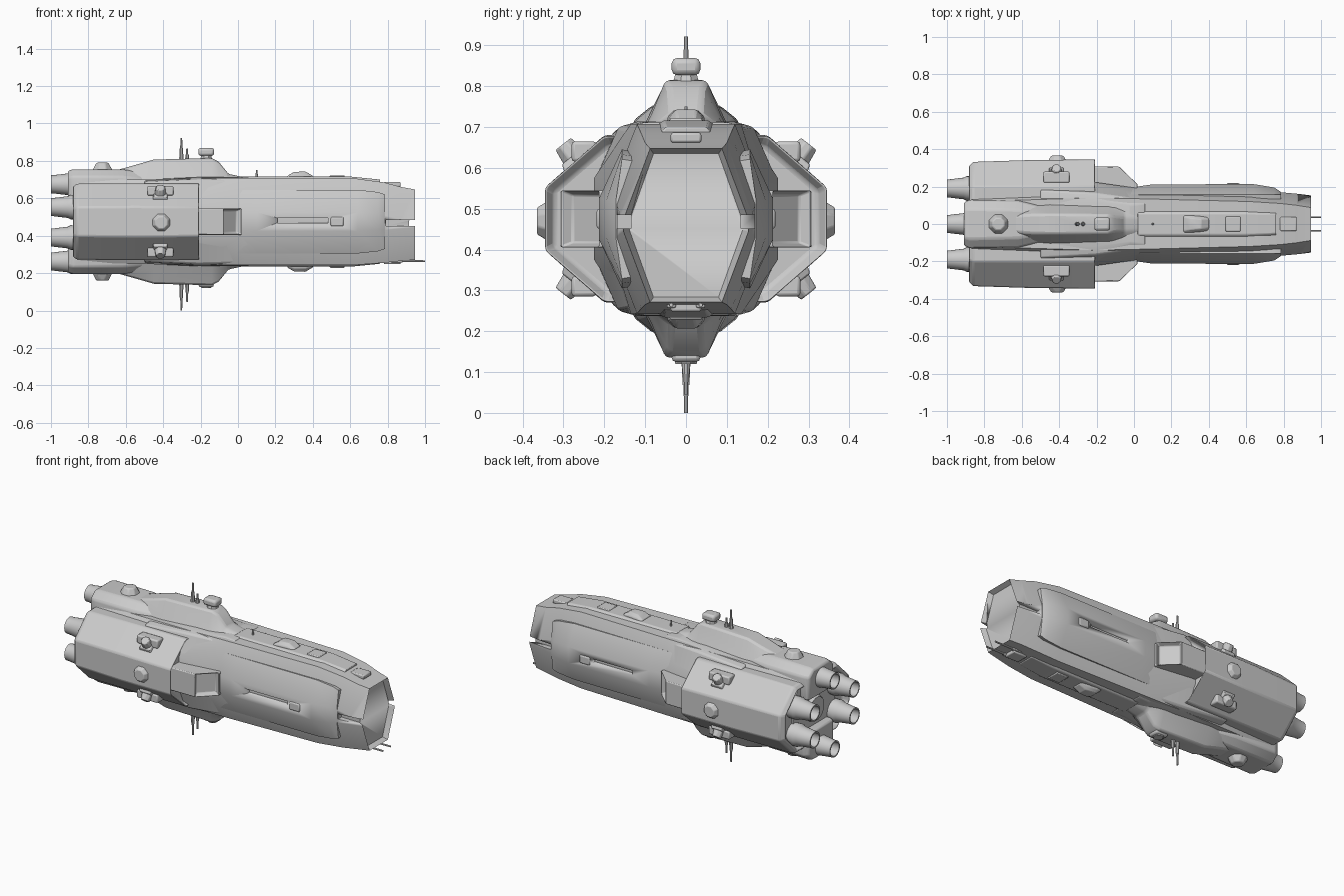
import bpy, bmesh, math
from mathutils import Vector, Matrix

if "Cube" in bpy.data.objects:
    bpy.data.objects.remove(bpy.data.objects["Cube"])

C = 0.475  # height of the ship's long axis


def finish(bm, name, bevel=0.0, angle=30):
    bmesh.ops.recalc_face_normals(bm, faces=bm.faces)
    me = bpy.data.meshes.new(name)
    bm.to_mesh(me)
    bm.free()
    ob = bpy.data.objects.new(name, me)
    bpy.context.collection.objects.link(ob)
    bpy.ops.object.select_all(action='DESELECT')
    ob.select_set(True)
    bpy.context.view_layer.objects.active = ob
    bpy.ops.object.shade_smooth_by_angle(angle=math.radians(angle))
    if bevel:
        m = ob.modifiers.new("bevel", 'BEVEL')
        m.width, m.segments, m.limit_method = bevel, 2, 'ANGLE'
        m.angle_limit = math.radians(25)
    return ob


def loft(name, sections, bevel=0.006, inset=None, thick=0.015, depth=0.03):
    """Skin cross-sections (x, [(y, z), ...]); optionally recess chosen faces."""
    bm = bmesh.new()
    rings = [[bm.verts.new((x, y, z)) for y, z in pts] for x, pts in sections]
    n = len(rings[0])
    for a, b in zip(rings, rings[1:]):
        for i in range(n):
            bm.faces.new((a[i], a[(i + 1) % n], b[(i + 1) % n], b[i]))
    bm.faces.new(rings[0])
    bm.faces.new(rings[-1])
    bmesh.ops.recalc_face_normals(bm, faces=bm.faces)
    if inset:
        for f in [f for f in bm.faces if inset(f)]:
            bmesh.ops.inset_region(bm, faces=[f], thickness=thick)
            bmesh.ops.translate(bm, verts=f.verts, vec=-f.normal * depth)
    return finish(bm, name, bevel)


def octagon(wt, h, w, s, c=C):
    half = [(wt, h), (w, s), (w, -s), (wt, -h)]
    return [(y, c + z) for y, z in half] + [(-y, c + z) for y, z in half[::-1]]


def roof(s, base_w, base, mid_w, mid, top_w, top):
    """Stepped roof profile, s = 1 above or -1 below the axis."""
    half = [(base_w, base), (mid_w, mid), (top_w, top)]
    pts = half + [(-y, z) for y, z in half[::-1]]
    return [(y, C + s * z) for y, z in pts]


def cone(name, pos, direction, r1, r2, length, sides=8, bevel=0.0):
    bm = bmesh.new()
    d = Vector(direction).normalized()
    rot = d.to_track_quat('Z', 'Y').to_matrix().to_4x4()
    mat = Matrix.Translation(Vector(pos) + d * length / 2) @ rot @ Matrix.Rotation(math.pi / sides, 4, 'Z')
    bmesh.ops.create_cone(bm, cap_ends=True, segments=sides, radius1=r1, radius2=r2, depth=length, matrix=mat)
    return finish(bm, name, bevel)


def box(name, pos, size, bevel=0.0):
    bm = bmesh.new()
    bmesh.ops.create_cube(bm, size=1, matrix=Matrix.Translation(pos) @ Matrix.Diagonal((*size, 1)))
    return finish(bm, name, bevel)


def cut(ob, cutter):
    m = ob.modifiers.new("cut", 'BOOLEAN')
    m.operation, m.object, m.solver = 'DIFFERENCE', cutter, 'EXACT'
    cutter.hide_render = True
    cutter.hide_viewport = True


# Main hull with recessed nose and side notches
hull = loft("main_hull", [
    (-0.86, octagon(.12, .22, .20, .10)), (-0.22, octagon(.14, .232, .225, .10)),
    (0.03, octagon(.135, .233, .19, .07)), (0.62, octagon(.12, .232, .187, .06)),
    (0.78, octagon(.11, .215, .170, .04, .470)), (0.87, octagon(.10, .198, .162, .025, .463)),
    (0.945, octagon(.088, .188, .153, .015, .459))],
    bevel=0, inset=lambda f: f.normal.x > .9 and f.calc_center_median().x > .9)
for s in (1, -1):
    cut(hull, box("nose_notch_cutter", (.90, s * .165, .468), (.22, .06, .032)))

# Side armour plates with a long slot
for s in (1, -1):
    def plate(w, k=1.0):
        return [(s * y, C + z * k) for y, z in
                [(.13, .165), (.157, .17), (w, .05), (w, -.05), (.157, -.17), (.13, -.165)]]
    p = loft("side_armour", [(-.02, plate(.195)), (.10, plate(.212)), (.64, plate(.213)),
                             (.75, plate(.195, .93)), (.785, plate(.172, .86))], bevel=0)
    cut(p, box("slot_cutter", (.345, s * .21, .482), (.27, .06, .026)))
    box("slot_ledge", (.53, s * .208, .475), (.07, .022, .05), .008)

# Rear engine body: wide octagonal pods with a rimmed front face
loft("rear_pods", [
    (-0.885, octagon(.19, .185, .305, .07)), (-0.86, octagon(.20, .203, .332, .077)),
    (-0.55, octagon(.20, .205, .342, .08)), (-0.205, octagon(.20, .203, .345, .077))],
    bevel=.008, inset=lambda f: abs(f.normal.x) > .95, thick=.024, depth=.035)

# Side blocks ahead of the pods, with sunken slanted windows
for s in (1, -1):
    def block(w):
        return [(s * .15, .405), (s * w, .405), (s * w, .545), (s * .15, .545)]
    loft("side_block", [(-.26, block(.308)), (-.075, block(.306)), (.02, block(.215))], .005,
         lambda f: f.normal.x > .3 and abs(f.normal.y) > .3, .016, .03)

# Upper and lower spines, towers, decks
for s, tag in ((1, "upper"), (-1, "lower")):
    loft(tag + "_engine_block", [
        (-.91, roof(s, .115, .10, .115, .235, .075, .272)), (-.88, roof(s, .13, .10, .13, .24, .08, .28)),
        (-.62, roof(s, .13, .10, .125, .24, .075, .28)), (-.48, roof(s, .12, .10, .09, .23, .05, .26))],
        .01)
    loft(tag + "_tower", [
        (-.66, roof(s, .11, .15, .07, .24, .04, .272)), (-.54, roof(s, .13, .15, .085, .25, .05, .306)),
        (-.45, roof(s, .14, .15, .09, .255, .052, .332)), (-.14, roof(s, .14, .15, .085, .255, .05, .34)),
        (-.105, roof(s, .14, .15, .08, .25, .042, .322)), (-.05, roof(s, .14, .15, .07, .235, .035, .255)),
        (.06, roof(s, .13, .15, .06, .22, .03, .232))], .01)
    loft(tag + "_shoulder", [
        (-.50, roof(s, .22, .10, .18, .212, .10, .225)), (-.21, roof(s, .22, .10, .165, .225, .12, .238)),
        (-.02, roof(s, .18, .08, .14, .22, .10, .238)), (.06, roof(s, .17, .08, .135, .22, .11, .236))], .008)
    loft(tag + "_deck", [
        (.02, roof(s, .07, .20, .07, .230, .055, .241)), (.60, roof(s, .07, .20, .07, .230, .055, .241)),
        (.76, roof(s, .06, .18, .06, .212, .05, .225))], .004)
    # Deck turrets and hatches
    cone(tag + "_tower_neck", (-.17, 0, C + s * .33), (0, 0, s), .036, .028, .025, 8)
    if s > 0:
        box("tower_turret", (-.17, 0, .848), (.085, .07, .042), .013)
        cone("whip_mast", (.10, 0, .70), (0, 0, 1), .008, .004, .05, 6)
    else:
        box("belly_turret", (-.17, 0, .14), (.08, .07, .03), .01)
    cone(tag + "_rear_turret", (-.725, 0, C + s * .27), (0, 0, s), .06, .035, .045, 8, .006)
    loft(tag + "_deck_turret", [
        (.265, roof(s, .05, .21, .045, .240, .035, .246)), (.30, roof(s, .05, .21, .045, .25, .03, .266)),
        (.36, roof(s, .045, .21, .04, .25, .025, .268)), (.40, roof(s, .04, .21, .035, .238, .02, .245))], .004)
    box(tag + "_hatch", (.53, 0, C + s * .238), (.08, .08, .018), .005)
    box(tag + "_nose_hatch", (.825, 0, .467 + s * .207), (.09, .075, .025), .006)

# Masts above and below
for x, y, z0, z1 in ((-.303, 0, .79, .922), (-.272, 0, .79, .865), (-.303, 0, .17, 0), (-.272, 0, .17, .045)):
    d = 1 if z1 > z0 else -1
    cone("mast_root", (x, y, z0), (0, 0, d), .014, .009, abs(z1 - z0) * .6, 8)
    cone("mast", (x, y, z0), (0, 0, d), .009, .005, abs(z1 - z0), 8)

# Pod turrets on the sloped and outer facets
for sy in (1, -1):
    for sz in (1, -1):
        d = Vector((0, sy * .62, sz * .78))
        base = Vector((-.415, sy * .262, C + sz * .135))
        cone("pod_turret_base", base, d, .06, .048, .025, 4, .004)
        cone("pod_turret", base, d, .036, .026, .062, 8, .004)
        box("pod_bracket", (-.415, sy * .25, C + sz * .165), (.14, .06, .05), .008)
    cone("side_turret", (-.41, sy * .335, C - .005), (0, sy, 0), .055, .035, .03, 8, .004)

# Six hollow engine nozzles
nozzle = [(-.78, .062), (-.895, .066), (-.91, .058), (-.985, .049), (-1.0, .049), (-1.0, .041), (-.91, .036), (-.91, .002)]
for y, z in ((0, .675), (0, .262), (.19, .553), (-.19, .553), (.19, .39), (-.19, .39)):
    bm = bmesh.new()
    vs = [bm.verts.new((x, y + r, z)) for x, r in nozzle]
    es = [bm.edges.new(e) for e in zip(vs, vs[1:])]
    bmesh.ops.spin(bm, geom=vs + es, cent=(0, y, z), axis=(1, 0, 0), angle=2 * math.pi, steps=24)
    bmesh.ops.remove_doubles(bm, verts=bm.verts, dist=1e-5)
    finish(bm, "engine_nozzle")

# Central core disc between the engines
cone("engine_core", (-.84, 0, C), (-1, 0, 0), .09, .07, .04, 16)

# Twin bow guns under the nose
for y in (.036, -.036):
    cone("bow_gun", (.84, y, .264), (1, 0, 0), .006, .005, .16, 8)
    box("bow_gun_mount", (.85, y, .268), (.06, .022, .022), .004)
